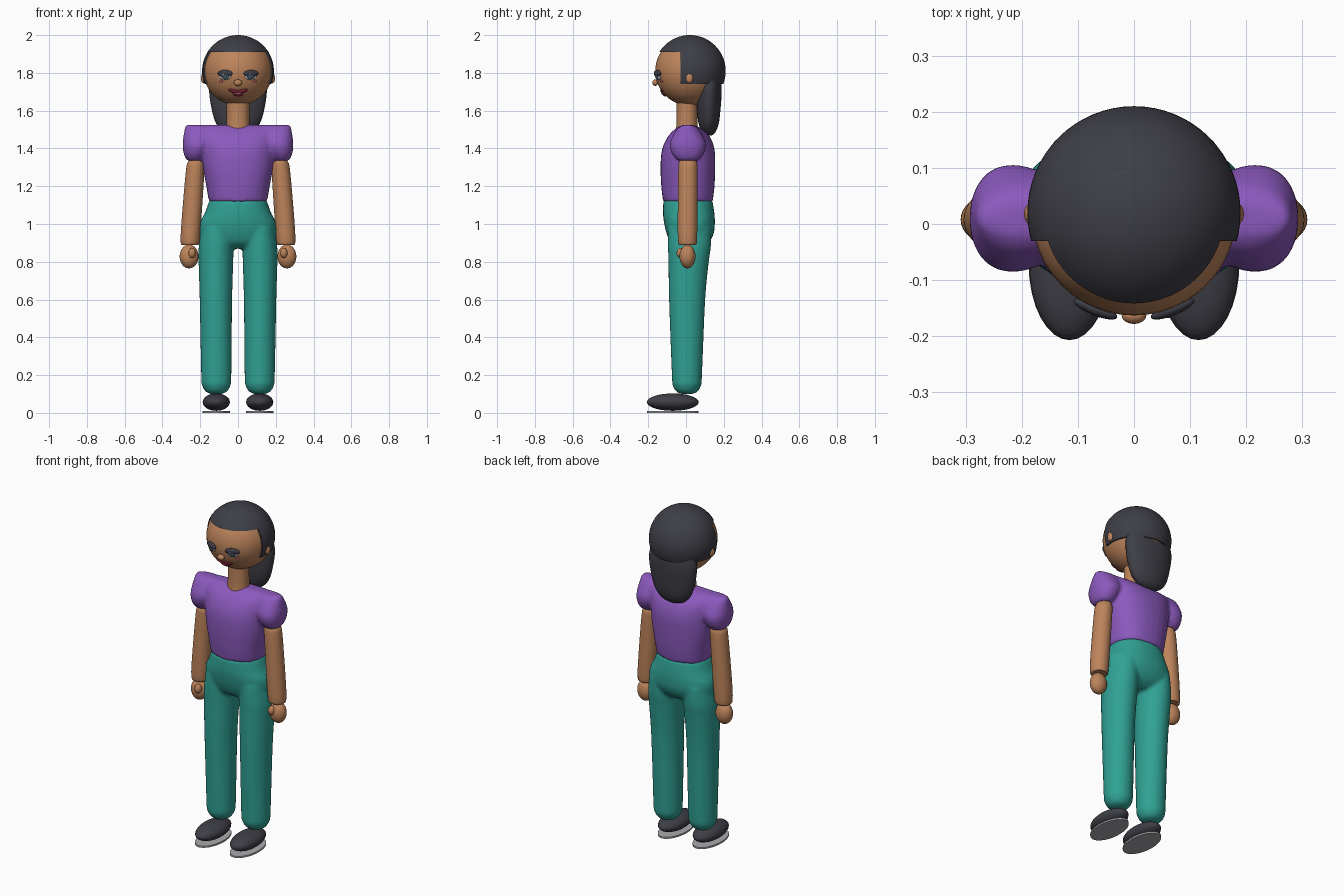
import bpy, bmesh, math
from mathutils import Vector, Matrix

cube = bpy.data.objects.get("Cube")
if cube:
    bpy.data.objects.remove(cube, do_unlink=True)


def material(name, rgb):
    m = bpy.data.materials.new(name)
    m.use_nodes = True
    m.diffuse_color = (*rgb, 1)
    m.node_tree.nodes["Principled BSDF"].inputs["Base Color"].default_value = (*rgb, 1)
    return m


skin = material("skin brown", (0.51, 0.23, 0.105))
dark = material("charcoal", (0.048, 0.048, 0.062))
purple = material("shirt purple", (0.26, 0.10, 0.51))
teal = material("trouser teal", (0.03, 0.36, 0.30))
grey = material("sole grey", (0.40, 0.40, 0.42))
lip_red = material("lip red", (0.22, 0.02, 0.04))
pink = material("blush pink", (0.42, 0.10, 0.10))
white = material("eye white", (0.60, 0.65, 0.68))
iris_blue = material("iris slate", (0.06, 0.10, 0.14))

HEAD = Vector((0, 0.02, 1.81))
HEAD_R = 0.183


def finish(name, bm, mat, voxel=0):
    bmesh.ops.recalc_face_normals(bm, faces=bm.faces)
    me = bpy.data.meshes.new(name)
    bm.to_mesh(me)
    bm.free()
    me.materials.append(mat)
    ob = bpy.data.objects.new(name, me)
    bpy.context.collection.objects.link(ob)
    if voxel:
        # fuse overlapping volumes into one soft garment
        rm = ob.modifiers.new("fuse", 'REMESH')
        rm.mode = 'VOXEL'
        rm.voxel_size = voxel
        rm.use_smooth_shade = True
        sm = ob.modifiers.new("soften", 'SMOOTH')
        sm.factor = 0.5
        sm.iterations = 5
    bpy.ops.object.select_all(action='DESELECT')
    bpy.context.view_layer.objects.active = ob
    ob.select_set(True)
    bpy.ops.object.shade_smooth_by_angle(angle=math.radians(50))
    return ob


def loft(bm, rings, power=2.0, sides=32, steps=4):
    """Skin rings of (z, cx, rx, cy, ry), eased between rings."""
    pts = [Vector(r) for r in rings]
    dense = []
    for i in range(len(pts) - 1):
        a, b = pts[max(i - 1, 0)], pts[i]
        c, d = pts[i + 1], pts[min(i + 2, len(pts) - 1)]
        for k in range(steps):
            t = k / steps
            dense.append(0.5 * (2 * b + (c - a) * t + (2 * a - 5 * b + 4 * c - d) * t ** 2
                                + (3 * b - a - 3 * c + d) * t ** 3))
    dense.append(pts[-1])
    loops = []
    for z, cx, rx, cy, ry in dense:
        loop = []
        for j in range(sides):
            u = 2 * math.pi * j / sides
            c, s = math.cos(u), math.sin(u)
            x = math.copysign(abs(c) ** (2 / power), c)
            y = math.copysign(abs(s) ** (2 / power), s)
            loop.append(bm.verts.new((cx + rx * x, cy + ry * y, z)))
        loops.append(loop)
    for lo, hi in zip(loops, loops[1:]):
        for j in range(sides):
            k = (j + 1) % sides
            bm.faces.new((lo[j], lo[k], hi[k], hi[j]))
    bm.faces.new(loops[0])
    bm.faces.new(loops[-1])


def ellipsoid(name, mat, centre, radii, rot=None, segs=32):
    bm = bmesh.new()
    m = Matrix.Translation(centre) @ (rot or Matrix()) @ Matrix.Diagonal((*radii, 1))
    bmesh.ops.create_uvsphere(bm, u_segments=segs, v_segments=segs // 2, radius=1, matrix=m)
    return finish(name, bm, mat)


def on_face(name, mat, x, z, radii, lift=0.0, roll=0.0):
    """Flattened ellipsoid lying on the front of the head."""
    dz = z - HEAD.z
    n = Vector((x, -math.sqrt(HEAD_R ** 2 - x * x - dz * dz), dz)).normalized()
    rot = n.to_track_quat('-Y', 'Z').to_matrix().to_4x4() @ Matrix.Rotation(roll, 4, 'Y')
    ellipsoid(name, mat, HEAD + n * (HEAD_R + lift), radii, rot, 20)


def cut_sphere(name, planes):
    """Hair shell piece: sphere trimmed and closed at each (point, outward normal)."""
    bm = bmesh.new()
    bmesh.ops.create_uvsphere(bm, u_segments=64, v_segments=40, radius=0.19,
                              matrix=Matrix.Translation(HEAD))
    for co, no in planes:
        res = bmesh.ops.bisect_plane(bm, geom=bm.verts[:] + bm.edges[:] + bm.faces[:],
                                     plane_co=co, plane_no=no, clear_outer=True)
        edges = [e for e in res["geom_cut"] if isinstance(e, bmesh.types.BMEdge)]
        bmesh.ops.holes_fill(bm, edges=edges)
    finish(name, bm, dark)


# Head and neck
ellipsoid("head", skin, HEAD, (HEAD_R,) * 3, segs=48)
bm = bmesh.new()
loft(bm, [(1.47, 0, 0.065, 0.005, 0.06), (1.55, 0, 0.06, 0.005, 0.055), (1.67, 0, 0.06, 0.005, 0.055)])
finish("neck", bm, skin)

# Hair: crown with a straight fringe, back shell and hanging tail
cut_sphere("hair_crown", [((0, 0, 1.91), (0, 0, -1))])
cut_sphere("hair_back", [((0, 0, 1.74), (0, 0, -1)), ((0, -0.03, 0), (0, -1, 0))])
bm = bmesh.new()
loft(bm, [(1.468, 0, 0.03, 0.12, 0.015), (1.485, 0, 0.075, 0.12, 0.035), (1.53, 0, 0.115, 0.12, 0.053),
          (1.61, 0, 0.14, 0.12, 0.063), (1.71, 0, 0.153, 0.122, 0.067), (1.78, 0, 0.14, 0.12, 0.06)])
finish("hair_tail", bm, dark)

# Face
ellipsoid("nose", skin, (0, -0.163, 1.748), (0.022, 0.015, 0.017))
on_face("lower_lip", lip_red, 0, 1.69, (0.03, 0.008, 0.019))
on_face("mouth_centre", pink, 0, 1.694, (0.02, 0.006, 0.006), 0.004)
for s, side in ((1, "left"), (-1, "right")):
    on_face(side + "_upper_lip", lip_red, s * 0.024, 1.705, (0.03, 0.007, 0.011), 0, -s * 0.25)
    on_face(side + "_eye_white", white, s * 0.068, 1.782, (0.034, 0.009, 0.019))
    on_face(side + "_eyelid", dark, s * 0.068, 1.797, (0.042, 0.012, 0.019), 0.002)
    on_face(side + "_iris", iris_blue, s * 0.066, 1.785, (0.02, 0.007, 0.02), 0.006)
    on_face(side + "_eye_glint", white, s * 0.066 - 0.007, 1.793, (0.005, 0.003, 0.005), 0.013)
    on_face(side + "_cheek", pink, s * 0.09, 1.756, (0.013, 0.005, 0.008))
    ellipsoid(side + "_ear", skin, (s * 0.182, 0.018, 1.772), (0.014, 0.02, 0.027))

# Shirt with puffed sleeves
bm = bmesh.new()
loft(bm, [(1.12, 0, 0.155, 0.01, 0.132), (1.2, 0, 0.168, 0.01, 0.141), (1.3, 0, 0.186, 0.01, 0.145),
          (1.39, 0, 0.195, 0.012, 0.14), (1.46, 0, 0.21, 0.015, 0.113), (1.505, 0, 0.25, 0.013, 0.068),
          (1.525, 0, 0.265, 0.01, 0.03)], 2.3)
for s in (1, -1):
    loft(bm, [(1.333, s * 0.228, 0.03, 0.01, 0.045), (1.345, s * 0.228, 0.048, 0.01, 0.065),
              (1.38, s * 0.222, 0.067, 0.01, 0.088), (1.43, s * 0.213, 0.08, 0.01, 0.095),
              (1.5, s * 0.2, 0.083, 0.01, 0.06), (1.525, s * 0.2, 0.077, 0.01, 0.028)], 2.2)
finish("shirt", bm, purple, 0.01)

# Trousers: hips fused with two legs
bm = bmesh.new()
loft(bm, [(0.87, 0, 0.13, 0.02, 0.06), (0.9, 0, 0.18, 0.02, 0.1), (0.95, 0, 0.203, 0.022, 0.125),
          (1.01, 0, 0.2, 0.018, 0.135), (1.06, 0, 0.175, 0.014, 0.136), (1.125, 0, 0.152, 0.01, 0.13)], 2.2)
for s in (1, -1):
    loft(bm, [(0.1, s * 0.115, 0.03, 0.005, 0.03), (0.112, s * 0.115, 0.056, 0.005, 0.056),
              (0.145, s * 0.115, 0.075, 0.005, 0.075), (0.2, s * 0.115, 0.08, 0.005, 0.08),
              (0.6, s * 0.117, 0.086, 0.006, 0.096), (0.8, s * 0.117, 0.092, 0.014, 0.107),
              (0.88, s * 0.116, 0.092, 0.018, 0.114), (0.98, s * 0.11, 0.085, 0.02, 0.115)])
finish("trousers", bm, teal, 0.01)

# Arms, hands and shoes
for s, side in ((1, "left"), (-1, "right")):
    bm = bmesh.new()
    loft(bm, [(0.89, s * 0.254, 0.038, 0.008, 0.038), (0.9, s * 0.254, 0.049, 0.008, 0.049),
              (1.0, s * 0.248, 0.052, 0.008, 0.052), (1.28, s * 0.227, 0.049, 0.01, 0.051),
              (1.33, s * 0.222, 0.042, 0.01, 0.046), (1.36, s * 0.22, 0.03, 0.01, 0.035)])
    finish(side + "_arm", bm, skin)
    ellipsoid(side + "_hand", skin, (s * 0.259, 0.008, 0.828), (0.05, 0.042, 0.063))
    ellipsoid(side + "_thumb", skin, (s * 0.243, -0.028, 0.846), (0.019, 0.022, 0.027))
    ellipsoid(side + "_shoe", dark, (s * 0.115, -0.07, 0.057), (0.072, 0.137, 0.046))
    bm = bmesh.new()
    loft(bm, [(0, s * 0.115, 0.073, -0.07, 0.137), (0.01, s * 0.115, 0.073, -0.07, 0.137)], steps=1)
    finish(side + "_sole", bm, grey)
